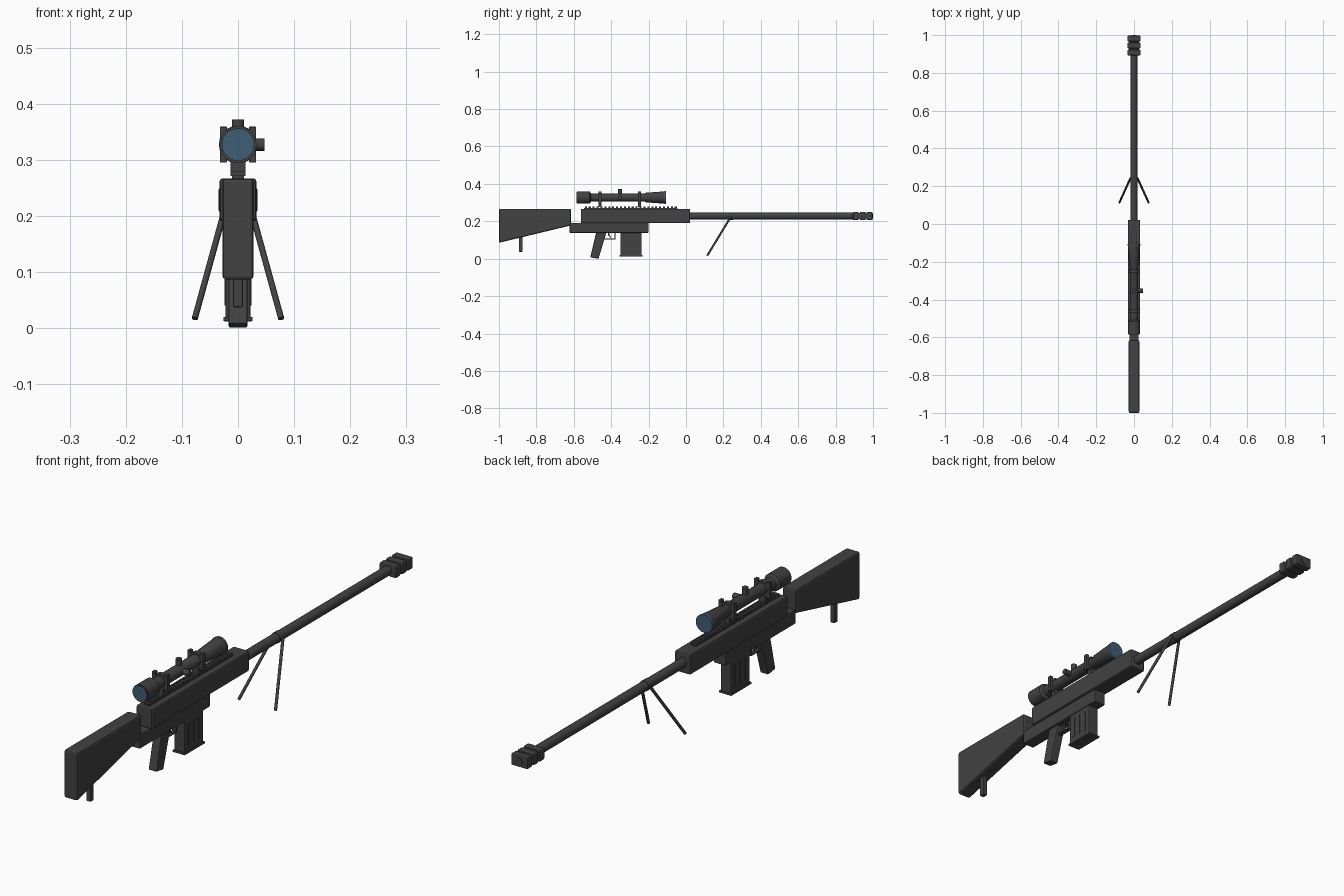
import bpy, bmesh, math
from mathutils import Vector

if "Cube" in bpy.data.objects:
    bpy.data.objects.remove(bpy.data.objects["Cube"])


def material(name, col):
    m = bpy.data.materials.new(name)
    m.diffuse_color = (*col, 1)
    m.use_nodes = True
    m.node_tree.nodes["Principled BSDF"].inputs["Base Color"].default_value = m.diffuse_color
    return m


GUNMETAL = material("gunmetal", (0.054, 0.054, 0.054))
GLASS = material("lens_blue", (0.05, 0.11, 0.18))


def finish(name, bm, mat=GUNMETAL, bevel=0, smooth=False):
    bmesh.ops.recalc_face_normals(bm, faces=bm.faces)
    me = bpy.data.meshes.new(name)
    bm.to_mesh(me)
    bm.free()
    ob = bpy.data.objects.new(name, me)
    bpy.context.collection.objects.link(ob)
    me.materials.append(mat)
    if bevel:
        b = ob.modifiers.new("bevel", 'BEVEL')
        b.width, b.segments, b.limit_method = bevel, 2, 'ANGLE'
    if smooth:
        bpy.context.view_layer.objects.active = ob
        ob.select_set(True)
        bpy.ops.object.shade_smooth_by_angle(angle=math.radians(35))
        ob.select_set(False)
    return ob


def prism(name, pts, hw, bevel=0.0, cx=0.0):
    """Side profile of (y, z) points, extruded across x."""
    bm = bmesh.new()
    f = bm.faces.new([bm.verts.new((cx - hw, y, z)) for y, z in pts])
    r = bmesh.ops.extrude_face_region(bm, geom=[f])
    vs = [v for v in r['geom'] if isinstance(v, bmesh.types.BMVert)]
    bmesh.ops.translate(bm, verts=vs, vec=(2 * hw, 0, 0))
    return finish(name, bm, bevel=bevel)


def box(name, hw, y0, y1, z0, z1, bevel=0.0, cx=0.0):
    return prism(name, [(y0, z0), (y1, z0), (y1, z1), (y0, z1)], hw, bevel, cx)


def lathe(name, prof, z, mat=GUNMETAL, n=24):
    """Closed tube along y from (y, radius) stations."""
    bm = bmesh.new()
    rings = [[bm.verts.new((r * math.cos(2 * math.pi * i / n), y,
                            z + r * math.sin(2 * math.pi * i / n)))
              for i in range(n)] for y, r in prof]
    for a, b in zip(rings, rings[1:]):
        for i in range(n):
            bm.faces.new((a[i], a[(i + 1) % n], b[(i + 1) % n], b[i]))
    bm.faces.new(rings[0])
    bm.faces.new(rings[-1])
    return finish(name, bm, mat, smooth=True)


def rod(name, p, q, r, n=16):
    p, q = Vector(p), Vector(q)
    bm = bmesh.new()
    bmesh.ops.create_cone(bm, cap_ends=True, segments=n, radius1=r, radius2=r,
                          depth=(q - p).length)
    rot = (q - p).to_track_quat('Z', 'Y').to_matrix().to_4x4()
    bm.transform(rot)
    bmesh.ops.translate(bm, verts=bm.verts, vec=(p + q) / 2)
    return finish(name, bm, smooth=True)


# Stock with its short rear support
prism("stock", [(-1, 0.085), (-0.615, 0.178), (-0.615, 0.267), (-1, 0.267)], 0.028, 0.007)
box("stock_support", 0.009, -0.894, -0.873, 0.037, 0.13, 0.003)

# Receiver
box("lower_receiver", 0.025, -0.622, -0.2, 0.138, 0.192, 0.004)
box("upper_receiver", 0.033, -0.562, 0.022, 0.19, 0.267, 0.006)

# Scope rail with teeth
box("rail_base", 0.011, -0.545, -0.045, 0.262, 0.272)
for i in range(24):
    y = -0.541 + i * 0.0209
    box("rail_tooth", 0.013, y, y + 0.011, 0.271, 0.279)

# Grip, trigger and guard
prism("grip", [(-0.512, 0.007), (-0.468, 0.0), (-0.425, 0.142), (-0.48, 0.142)], 0.017, 0.004)
box("trigger_guard_bottom", 0.008, -0.445, -0.377, 0.103, 0.108)
box("trigger_guard_front", 0.008, -0.382, -0.377, 0.103, 0.14)
prism("trigger", [(-0.418, 0.14), (-0.408, 0.14), (-0.408, 0.125), (-0.4, 0.113),
                  (-0.404, 0.111), (-0.416, 0.123)], 0.004)

# Magazine with side ribs and floor plate
box("magazine", 0.022, -0.35, -0.238, 0.015, 0.142, 0.003)
box("magazine_floor", 0.026, -0.355, -0.233, 0.012, 0.02, 0.002)
for s in (-1, 1):
    for y in (-0.325, -0.294, -0.263):
        box("magazine_rib", 0.002, y - 0.004, y + 0.004, 0.04, 0.12, cx=s * 0.0225)

# Barrel and muzzle brake
lathe("barrel", [(0.0, 0.018), (0.92, 0.018)], 0.228)
box("muzzle_core", 0.026, 0.895, 0.995, 0.211, 0.245, 0.003)
for y in (0.893, 0.93, 0.967):
    box("muzzle_baffle", 0.035, y, y + 0.03, 0.206, 0.25, 0.005)
lathe("muzzle_bore_ring", [(0.98, 0.014), (1.0, 0.014)], 0.228)

# Bipod
lathe("bipod_collar", [(0.225, 0.02), (0.25, 0.02)], 0.228)
for s in (-1, 1):
    rod("bipod_leg", (s * 0.019, 0.242, 0.228), (s * 0.077, 0.114, 0.017), 0.0055, 12)

# Scope body, lenses and turrets
SZ = 0.327
lathe("scope_body", [(-0.583, 0.033), (-0.515, 0.033), (-0.508, 0.022), (-0.22, 0.022),
                     (-0.212, 0.026), (-0.112, 0.033)], SZ)
lathe("rear_lens", [(-0.586, 0.029), (-0.58, 0.029)], SZ, GLASS)
lathe("front_lens", [(-0.114, 0.034), (-0.107, 0.034)], SZ, GLASS)
rod("top_turret", (0, -0.353, SZ), (0, -0.353, 0.372), 0.011)
rod("side_turret", (0, -0.353, SZ), (0.047, -0.353, SZ), 0.011)

# Scope mounts: ring, clamp lugs and foot
for y in (-0.46, -0.248):
    lathe("scope_ring", [(y - 0.008, 0.03), (y + 0.008, 0.03)], SZ)
    for s in (-1, 1):
        box("ring_lug", 0.006, y - 0.008, y + 0.008, 0.295, 0.359, 0.001, cx=s * 0.026)
    box("mount_foot", 0.013, y - 0.008, y + 0.008, 0.276, 0.305)
